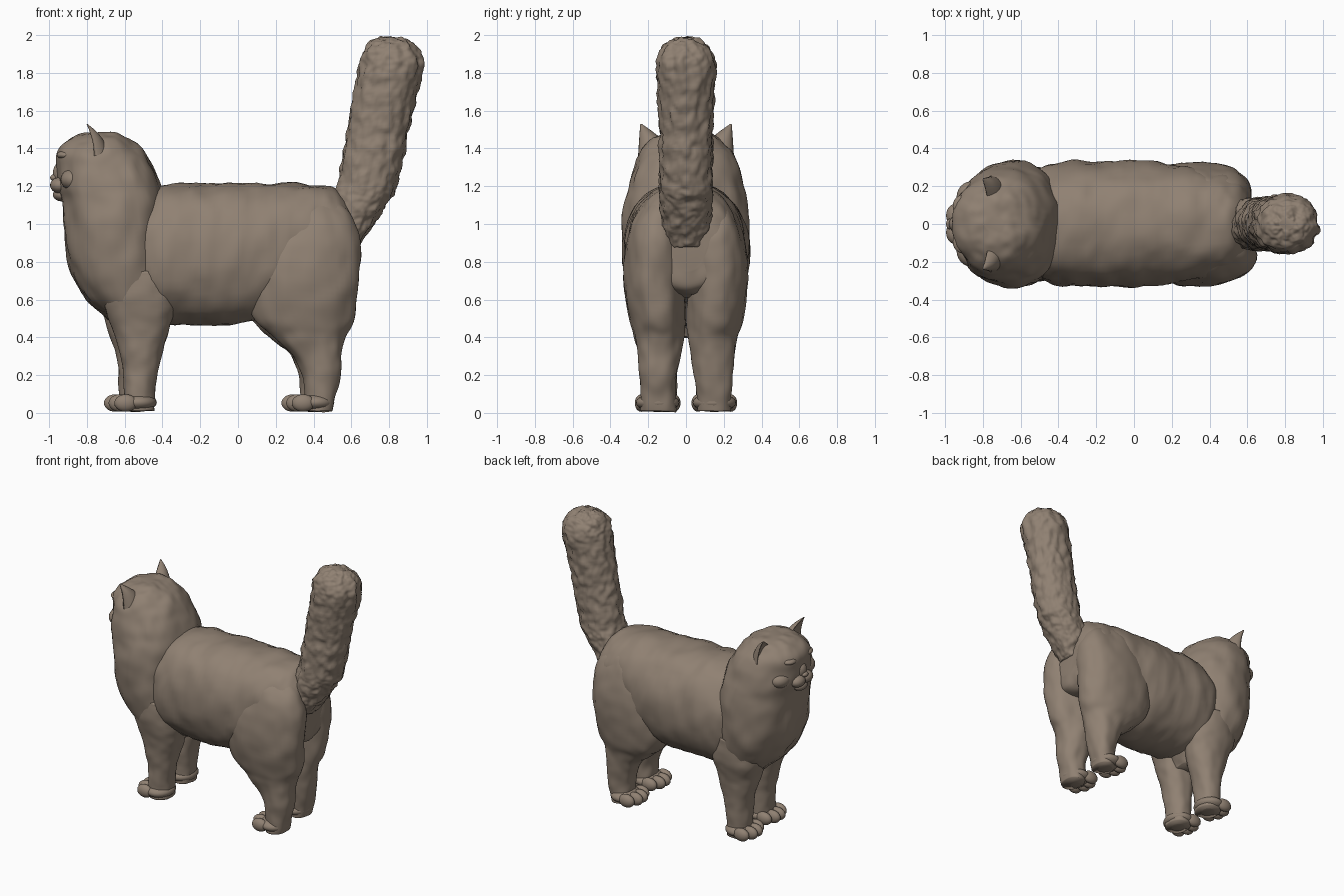
import bpy, bmesh, math
from mathutils import Vector, noise

if "Cube" in bpy.data.objects:
    bpy.data.objects.remove(bpy.data.objects["Cube"])

fur = bpy.data.materials.new("taupe fur")
fur.diffuse_color = (0.28, 0.22, 0.17, 1)
fur.use_nodes = True
fur.node_tree.nodes["Principled BSDF"].inputs["Base Color"].default_value = fur.diffuse_color


def finish(name, bm, bump=0.0, freq=(8, 8, 8)):
    """Ruffle the surface along its normals, then make a smooth object."""
    bmesh.ops.recalc_face_normals(bm, faces=bm.faces)
    bm.normal_update()
    if bump:
        moves = []
        for v in bm.verts:
            p = Vector(c * f for c, f in zip(v.co, freq))
            moves.append(v.normal * bump * (noise.noise(p) + 0.5 * noise.noise(p * 2.3)))
        for v, m in zip(bm.verts, moves):
            v.co += m
    for f in bm.faces:
        f.smooth = True
    me = bpy.data.meshes.new(name)
    bm.to_mesh(me)
    bm.free()
    me.materials.append(fur)
    ob = bpy.data.objects.new(name, me)
    bpy.context.collection.objects.link(ob)
    return ob


def spline(rows, steps):
    """Smooth interpolation between the rows of a ring table."""
    out = []
    for i in range(len(rows) - 1):
        a, b = rows[max(i - 1, 0)], rows[i]
        c, d = rows[i + 1], rows[min(i + 2, len(rows) - 1)]
        for k in range(steps):
            t = k / steps
            out.append([0.5 * (2 * q + (r - p) * t + (2 * p - 5 * q + 4 * r - s) * t * t
                               + (3 * q - p - 3 * r + s) * t ** 3)
                        for p, q, r, s in zip(a, b, c, d)])
    return out + [list(rows[-1])]


def loft(name, rows, axis="z", side=1, dx=0.0, power=2.1, steps=8, segs=56,
         hollow=0.0, bump=0.0, freq=(8, 8, 8)):
    """Rings (t, a0, a1, y0, y1): a is x for a z loft, z for an x loft."""
    bm = bmesh.new()
    rings = []
    for t, a0, a1, y0, y1 in spline(rows, steps):
        ring = []
        for i in range(segs):
            an = 2 * math.pi * i / segs
            ca, sa = math.cos(an), math.sin(an)
            u = math.copysign(abs(ca) ** (2 / power), ca)
            w = math.copysign(abs(sa) ** (2 / power), sa)
            if hollow and u < 0:
                u *= -hollow
            a = (a0 + a1) / 2 + u * (a1 - a0) / 2
            y = side * ((y0 + y1) / 2 + w * (y1 - y0) / 2)
            ring.append(bm.verts.new((a + dx, y, t) if axis == "z" else (t, y, a)))
        rings.append(ring)
    for r, s in zip(rings, rings[1:]):
        for i in range(segs):
            j = (i + 1) % segs
            bm.faces.new((r[i], r[j], s[j], s[i]))
    bm.faces.new(rings[0])
    bm.faces.new(rings[-1])
    return finish(name, bm, bump, freq)


def blob(name, loc, size):
    bm = bmesh.new()
    bmesh.ops.create_uvsphere(bm, u_segments=24, v_segments=16, radius=1)
    for v in bm.verts:
        v.co = Vector(c * s for c, s in zip(v.co, size)) + Vector(loc)
    return finish(name, bm)


def even(rows):
    """Rows with one half width become symmetric about y = 0."""
    return [(t, a, b, -w, w) for t, a, b, w in rows]


# Torso
loft("torso", even([(-.52, .52, 1.12, .28), (-.4, .475, 1.205, .325), (-.2, .47, 1.215, .33),
                    (0, .475, 1.215, .335), (.2, .52, 1.215, .315), (.4, .6, 1.21, .285),
                    (.52, .62, 1.18, .25), (.59, .66, 1.1, .2), (.615, .75, 1.0, .1)]),
     axis="x", power=2.25, bump=.013, freq=(9, 7, 5))

# Head and chest ruff
loft("head_and_ruff", even([(.4, -.58, -.42, .15), (.5, -.69, -.37, .24), (.62, -.815, -.37, .29),
                            (.8, -.9, -.37, .33), (1.0, -.925, -.375, .335),
                            (1.12, -.93, -.385, .325), (1.2, -.95, -.405, .308),
                            (1.3, -.95, -.45, .28), (1.38, -.95, -.495, .245),
                            (1.44, -.905, -.56, .19), (1.475, -.85, -.63, .12),
                            (1.487, -.79, -.69, .04)]),
     power=2.15, bump=.014, freq=(9, 9, 4.5))

# Furry upright tail
loft("tail", even([(.88, .54, .63, .08), (1.0, .5, .72, .125), (1.1, .5, .785, .14),
                   (1.2, .525, .84, .14), (1.4, .565, .885, .14), (1.6, .6, .925, .145),
                   (1.8, .635, .975, .155), (1.9, .655, .97, .145),
                   (1.96, .7, .92, .1), (1.99, .77, .85, .03)]),
     steps=14, segs=80, bump=.014, freq=(22, 22, 16))

# Face: muzzle, nose and chin on the centre line
blob("nose_bridge", (-.935, 0, 1.27), (.045, .045, .06))
blob("nose", (-.975, 0, 1.245), (.02, .028, .018))
blob("chin", (-.935, 0, 1.155), (.045, .06, .035))

for side, label in ((-1, "right"), (1, "left")):
    # Face details and ears
    blob(f"{label}_muzzle", (-.945, .045 * side, 1.205), (.05, .062, .042))
    blob(f"{label}_brow", (-.905, .095 * side, 1.365), (.055, .06, .025))
    blob(f"{label}_eye", (-.9, .105 * side, 1.315), (.04, .04, .025))
    blob(f"{label}_cheek", (-.865, .14 * side, 1.235), (.075, .085, .06))
    loft(f"{label}_ear", [(1.34, -.85, -.67, .08, .255), (1.42, -.835, -.7, .1, .25),
                          (1.48, -.825, -.74, .165, .246), (1.53, -.807, -.797, .234, .242)],
         side=side, hollow=.25, segs=32)

    # Front leg with paw and toes; the left legs stand slightly ahead
    dx = -.025 if side > 0 else 0
    loft(f"{label}_front_leg", [(0.01, -.6, -.44, .05, .24), (.15, -.605, -.435, .05, .24),
                                (.3, -.62, -.405, .04, .25), (.45, -.665, -.36, .02, .27),
                                (.6, -.71, -.33, .02, .3), (.75, -.7, -.36, .05, .3)],
         side=side, dx=dx, power=2.3, bump=.008)
    # Hind leg with thigh
    loft(f"{label}_hind_leg", [(0.01, .36, .5, .06, .24), (.1, .355, .52, .055, .24),
                               (.2, .345, .54, .045, .245), (.3, .3, .55, .03, .255),
                               (.4, .19, .57, .012, .27), (.5, .09, .61, .005, .3),
                               (.7, .05, .64, .005, .325), (.9, .1, .64, .005, .315),
                               (1.05, .18, .595, .02, .26), (1.12, .27, .52, .06, .2)],
         side=side, dx=dx, power=2.3, bump=.012, freq=(8, 8, 5))
    for end, heel, toe in (("front", -.53, -.625), ("hind", .41, .315)):
        blob(f"{label}_{end}_paw", (heel + dx, .15 * side, .055), (.1, .115, .05))
        for k in range(4):
            y = .063 + k * .058
            x = toe + dx + (.03 if k in (0, 3) else 0)
            blob(f"{label}_{end}_toe_{k + 1}", (x, y * side, .052), (.06, .034, .046))
